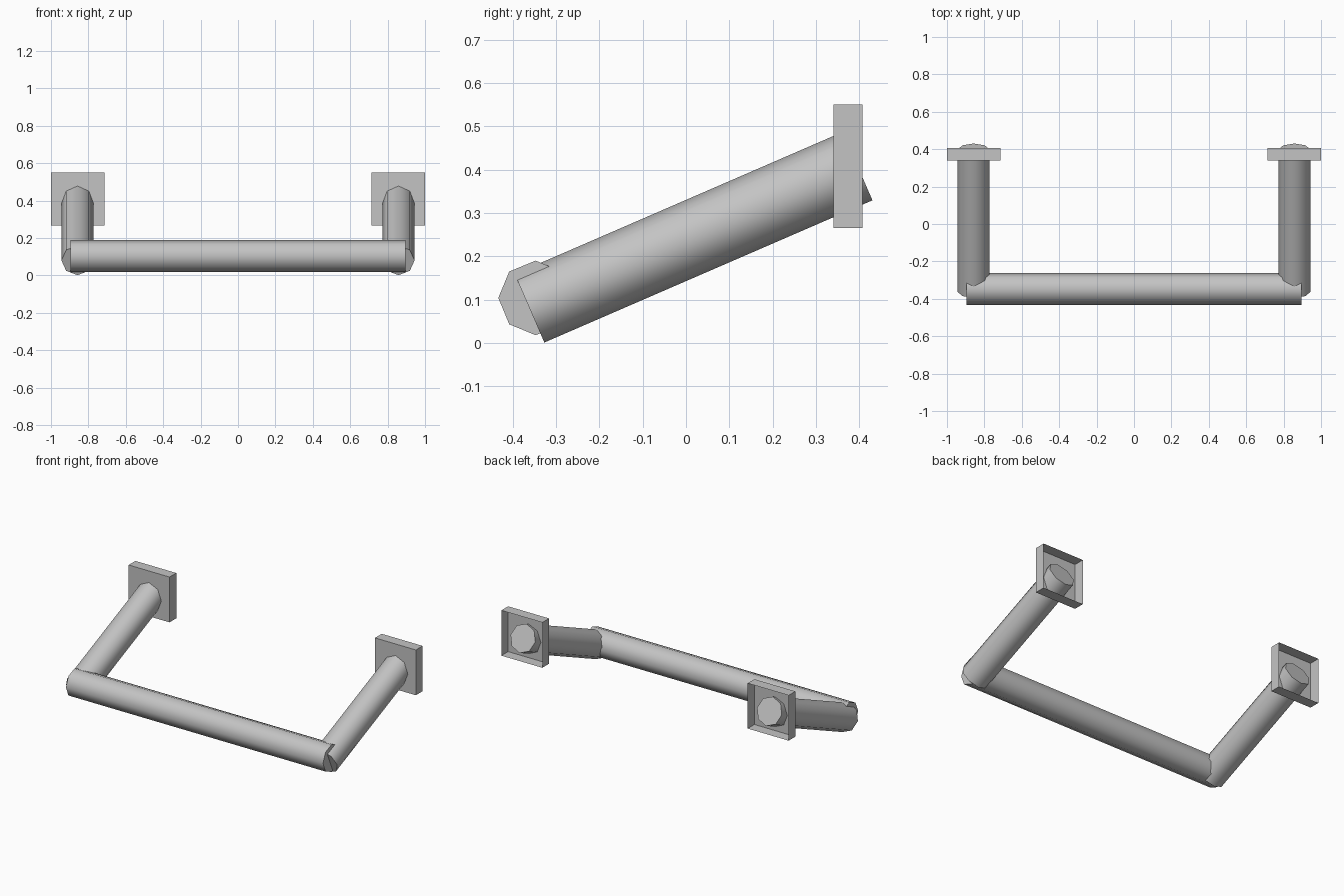
import bpy, bmesh, math
from mathutils import Vector, Matrix

if "Cube" in bpy.data.objects:
    bpy.data.objects.remove(bpy.data.objects["Cube"])

grey = bpy.data.materials.new("light grey")
grey.diffuse_color = (0.55, 0.55, 0.55, 1)
grey.use_nodes = True
grey.node_tree.nodes["Principled BSDF"].inputs["Base Color"].default_value = grey.diffuse_color
R = 0.086  # tube radius


def finish(name, bm):
    me = bpy.data.meshes.new(name)
    bm.to_mesh(me)
    bm.free()
    me.materials.append(grey)
    ob = bpy.data.objects.new(name, me)
    bpy.context.collection.objects.link(ob)
    return ob


def tube(name, a, b):
    """Capped eight-sided smooth tube; both axes here are square to x or along it."""
    a, b = Vector(a), Vector(b)
    axis = (b - a).normalized()
    u = Vector((0, 1, 0)) if abs(axis.x) > 0.9 else Vector((1, 0, 0))
    v = axis.cross(u)
    bm = bmesh.new()
    bmesh.ops.create_cone(bm, cap_ends=True, segments=8, radius1=R, radius2=R,
                          depth=(b - a).length)
    m = Matrix((u, v, axis)).transposed().to_4x4()
    bm.transform(Matrix.Translation((a + b) / 2) @ m)
    ob = finish(name, bm)
    bpy.ops.object.select_all(action='DESELECT')
    ob.select_set(True)
    bpy.context.view_layer.objects.active = ob
    bpy.ops.object.shade_smooth_by_angle(angle=math.radians(60))


def plate(name, x):
    """Square wall plate, a shallow box left open at the back."""
    bm = bmesh.new()
    bmesh.ops.create_cube(bm, size=1)
    back = [f for f in bm.faces if f.normal.y > 0.9]
    bmesh.ops.delete(bm, geom=back, context='FACES_ONLY')
    bm.transform(Matrix.Translation((x, 0.374, 0.408))
                 @ Matrix.Diagonal((0.285, 0.067, 0.285, 1)))
    finish(name, bm)


# Cross bar at the front
tube("cross_bar", (-0.895, -0.347, 0.104), (0.895, -0.347, 0.104))

# Sloping arms and their wall plates
for side, s in (("left", -1), ("right", 1)):
    tube(side + "_arm", (s * 0.858, -0.361, 0.080), (s * 0.858, 0.396, 0.408))
    plate(side + "_wall_plate", s * 0.8575)
